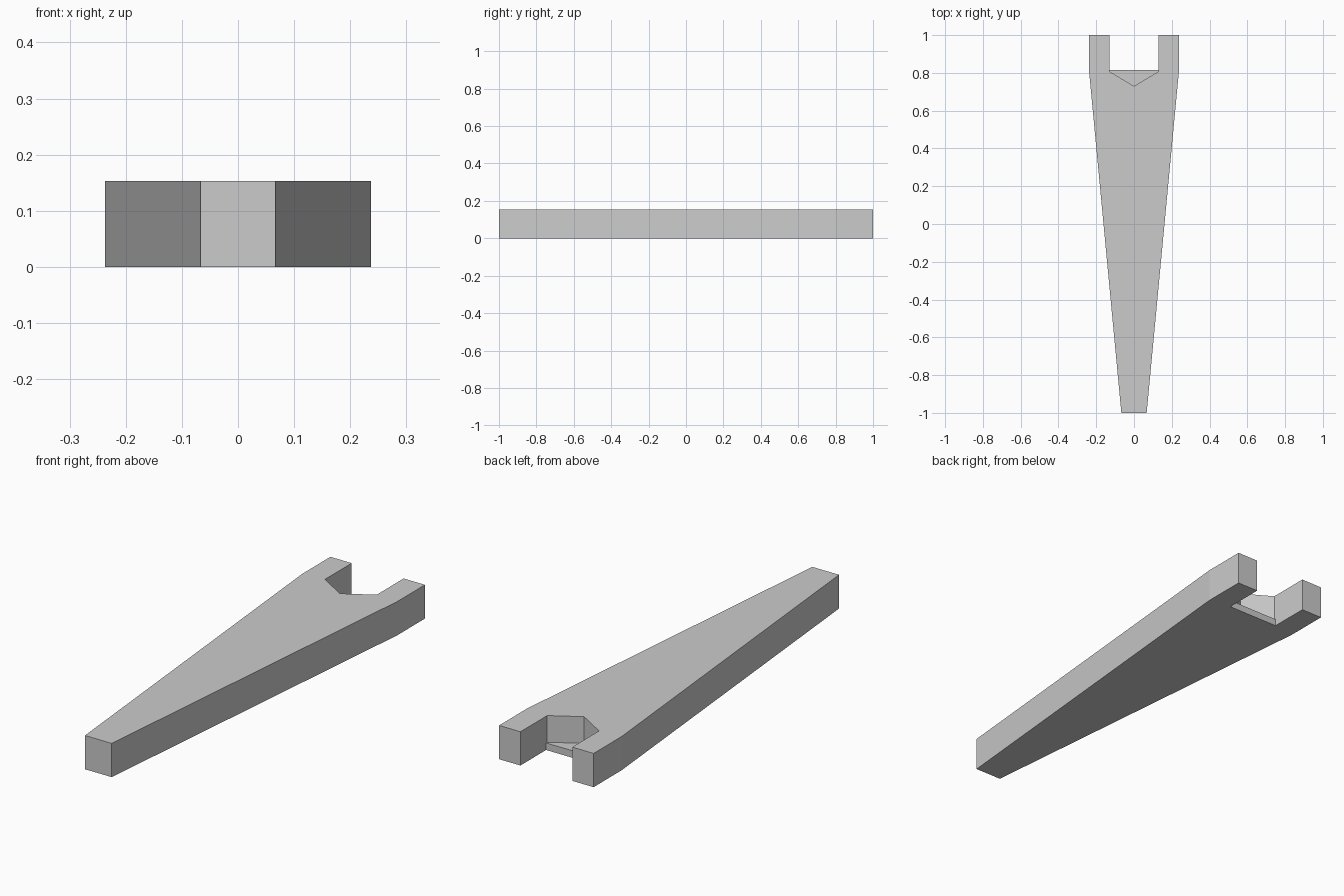
import bpy
import bmesh

cube = bpy.data.objects.get("Cube")
if cube:
    bpy.data.objects.remove(cube, do_unlink=True)

HEIGHT = 0.153
LIP_HEIGHT = 0.032

# Single plain grey material
grey = bpy.data.materials.new("plain grey")
grey.use_nodes = True
colour = (0.6, 0.6, 0.6, 1)
grey.diffuse_color = colour
grey.node_tree.nodes["Principled BSDF"].inputs["Base Color"].default_value = colour


def mirrored(half):
    """Complete a right-hand outline across x = 0."""
    return half + [(-x, y) for x, y in reversed(half) if x > 0]


def add_prism(bm, outline, bottom, top):
    """Extrude a flat outline between two heights."""
    face = bm.faces.new([bm.verts.new((x, y, bottom)) for x, y in outline])
    result = bmesh.ops.extrude_face_region(bm, geom=[face], use_keep_orig=True)
    verts = [v for v in result["geom"] if isinstance(v, bmesh.types.BMVert)]
    bmesh.ops.translate(bm, verts=verts, vec=(0, 0, top - bottom))


def make_part(name, layers):
    bm = bmesh.new()
    for outline, bottom, top in layers:
        add_prism(bm, outline, bottom, top)
    # Weld the layers into one shell and drop the hidden shared wall
    bmesh.ops.recalc_face_normals(bm, faces=bm.faces)
    mesh = bpy.data.meshes.new(name)
    bm.to_mesh(mesh)
    bm.free()
    mesh.materials.append(grey)
    obj = bpy.data.objects.new(name, mesh)
    bpy.context.collection.objects.link(obj)
    return obj


# Tapered handle with two prongs; the lower layer fills the notch to a straight edge
arm = [(0.067, -1), (0.237, 0.80), (0.237, 1), (0.13, 1)]
notched = mirrored(arm + [(0.13, 0.808), (0, 0.73)])
filled = mirrored(arm + [(0.13, 0.816)])

body = make_part("forked_body", [(notched, LIP_HEIGHT, HEIGHT)])
base = make_part("lipped_base", [(filled, 0, LIP_HEIGHT)])

# Fuse both layers so the side walls are continuous
union = body.modifiers.new("join_base", "BOOLEAN")
union.operation = "UNION"
union.solver = "EXACT"
union.object = base
bpy.context.view_layer.objects.active = body
bpy.ops.object.modifier_apply(modifier=union.name)
bpy.data.objects.remove(base, do_unlink=True)

# Dissolve the seam between the layers
bm = bmesh.new()
bm.from_mesh(body.data)
bmesh.ops.dissolve_limit(bm, angle_limit=0.01, verts=bm.verts, edges=bm.edges)
bm.to_mesh(body.data)
bm.free()
